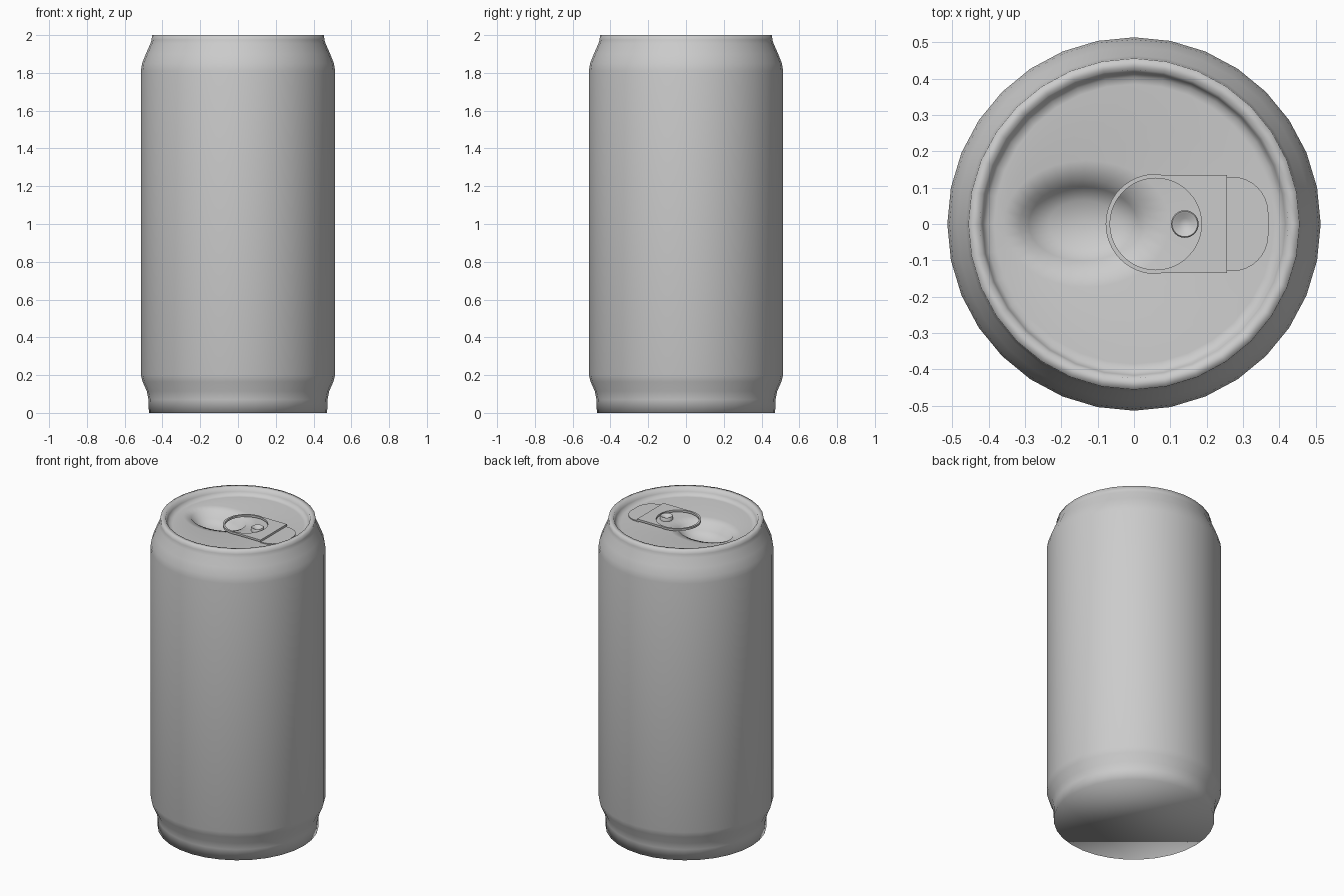
import bpy, bmesh
from math import sin, cos, pi, atan2

if "Cube" in bpy.data.objects:
    bpy.data.objects.remove(bpy.data.objects["Cube"])


def finish(name, bm, angle=None):
    bmesh.ops.recalc_face_normals(bm, faces=bm.faces[:])
    mesh = bpy.data.meshes.new(name)
    bm.to_mesh(mesh)
    bm.free()
    obj = bpy.data.objects.new(name, mesh)
    bpy.context.collection.objects.link(obj)
    mesh.shade_smooth()
    if angle is not None:
        bpy.ops.object.select_all(action='DESELECT')
        obj.select_set(True)
        bpy.context.view_layer.objects.active = obj
        bpy.ops.object.shade_smooth_by_angle(angle=angle)
    return obj


def bridge(bm, a, b):
    n = len(a)
    for i in range(n):
        bm.faces.new((a[i], a[(i + 1) % n], b[(i + 1) % n], b[i]))


def ring_stack(name, rings, sides, tip, angle=None):
    """Skin a stack of (centre x, radius x, radius y, z) rings and close both ends."""
    bm = bmesh.new()
    loops = [[bm.verts.new((cx + rx * cos(2 * pi * i / sides),
                            ry * sin(2 * pi * i / sides), z)) for i in range(sides)]
             for cx, rx, ry, z in rings]
    for a, b in zip(loops, loops[1:]):
        bridge(bm, a, b)
    bm.faces.new(loops[0][::-1])
    centre = bm.verts.new(tip)
    last = loops[-1]
    for i in range(sides):
        bm.faces.new((last[i], last[(i + 1) % sides], centre))
    return finish(name, bm, angle)


# Can body: outer wall, rim and recessed lid flowing into the drinking opening
wall = [(0.472, 0), (0.474, 0.07), (0.483, 0.115), (0.505, 0.165), (0.514, 0.20),
        (0.514, 1.81), (0.508, 1.85), (0.488, 1.90), (0.464, 1.955), (0.457, 1.975),
        (0.456, 2.0), (0.425, 2.0), (0.417, 1.975), (0.405, 1.957), (0.385, 1.955)]
opening = [(-0.13, 0.23, 0.175, 1.954), (-0.14, 0.175, 0.122, 1.942),
           (-0.14, 0.150, 0.102, 1.90), (-0.14, 0.095, 0.065, 1.872)]
ring_stack("can_body", [(0, r, r, z) for r, z in wall] + opening, 32, (-0.14, 0, 1.862))

# Pull tab: thin finger ring merging into a square plate
bm = bmesh.new()
cx, half_x, half_y, n = 0.06, 0.196, 0.135, 48
corner = atan2(half_y, half_x)
outer, inner = [], []
for k in range(n):
    a = {5: corner, n - 5: -corner}.get(k, 2 * pi * k / n)
    c, s = cos(a), sin(a)
    r = 0.138
    if c > 0.01:
        r = min(half_x / c, half_y / max(abs(s), 1e-6))
    outer.append((cx + r * c, r * s))
    inner.append((cx + 0.126 * c, 0.126 * s))
low, high = 1.962, 1.975
loops = [[bm.verts.new((x, y, z)) for x, y in pts]
         for pts, z in ((outer, low), (outer, high), (inner, high), (inner, low))]
for i in range(4):
    bridge(bm, loops[i], loops[(i + 1) % 4])
finish("pull_tab", bm, 0.6)

# Rounded tab end, lying just above the lid
bm = bmesh.new()
pts = [(0.25, -0.13)]
for sign, start in ((-1, -pi / 2), (1, 0)):
    for k in range(9):
        a = start + k * pi / 16
        pts.append((0.27 + 0.10 * cos(a), sign * 0.03 + 0.10 * sin(a)))
pts.append((0.25, 0.13))
bottom = [bm.verts.new((x, y, 1.950)) for x, y in pts]
top = [bm.verts.new((x, y, 1.961)) for x, y in pts]
bridge(bm, bottom, top)
bm.faces.new(top)
bm.faces.new(bottom[::-1])
finish("tab_end", bm, 0.6)

# Dished rivet
rivet = [(0.038, 1.950), (0.038, 1.974), (0.035, 1.977), (0.030, 1.975), (0.016, 1.964)]
ring_stack("rivet", [(0.14, r, r, z) for r, z in rivet], 24, (0.14, 0, 1.961), 0.9)
